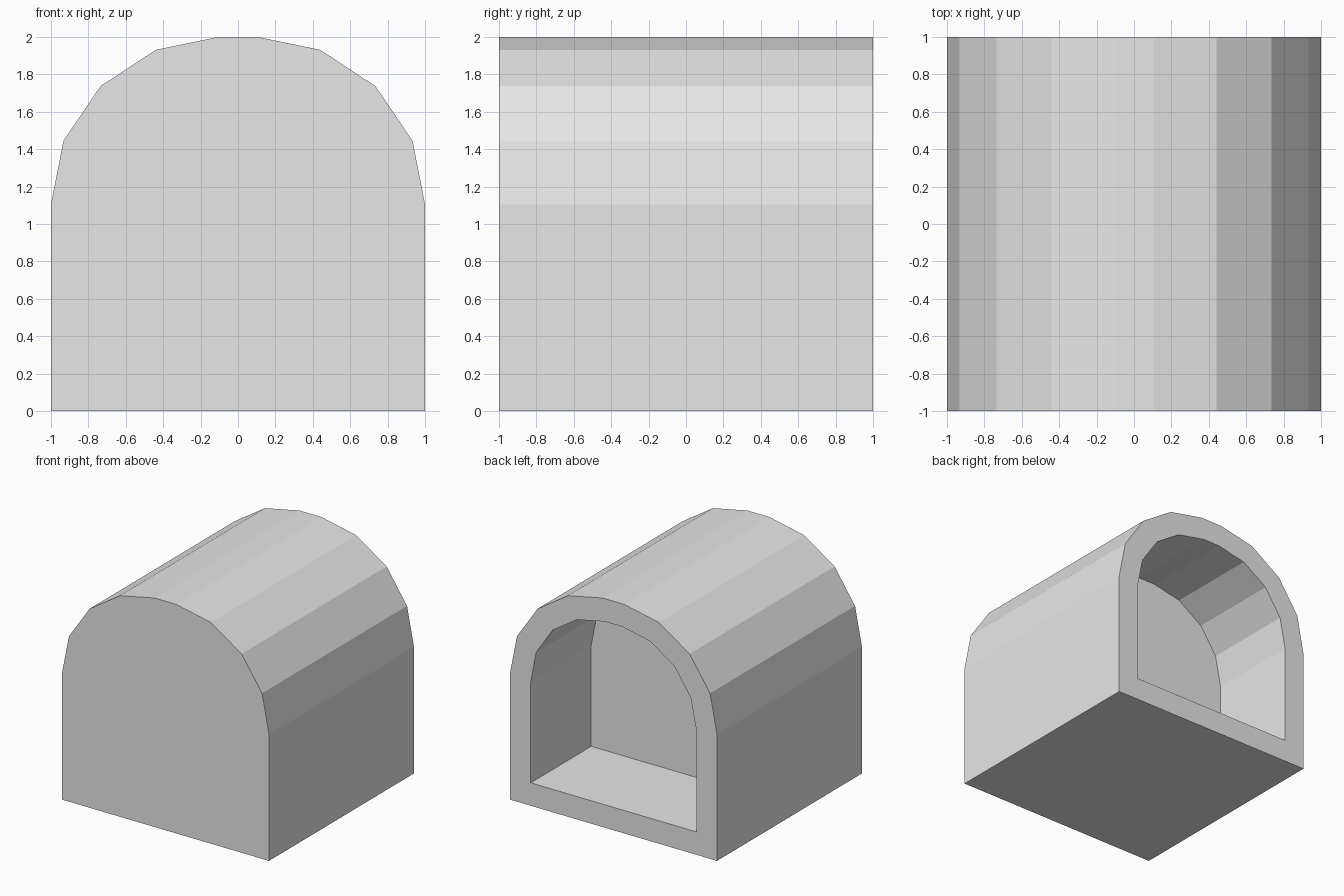
import bpy
import bmesh

cube = bpy.data.objects.get("Cube")
if cube:
    bpy.data.objects.remove(cube, do_unlink=True)

# Plain grey finish
grey = bpy.data.materials.new("light grey")
grey.use_nodes = True
colour = (0.8, 0.8, 0.8, 1)
grey.diffuse_color = colour
grey.node_tree.nodes["Principled BSDF"].inputs["Base Color"].default_value = colour

# Arched profile, mirrored across x = 0
half = [(1, 0), (1, 1.105), (0.933, 1.445), (0.735, 1.737), (0.44, 1.931), (0.105, 2)]
profile = half + [(-x, z) for x, z in reversed(half)]

FRONT, BACK, RECESS = -1, 1, 0.165
CENTRE_Z, OPENING = 1, 0.8

bm = bmesh.new()


def ring(y, scale=1):
    """Profile loop at depth y, scaled about the arch centre."""
    return [bm.verts.new((x * scale, y, CENTRE_Z + (z - CENTRE_Z) * scale))
            for x, z in profile]


def bridge(a, b):
    for i in range(len(a)):
        j = (i + 1) % len(a)
        bm.faces.new((a[i], a[j], b[j], b[i]))


# Outer shell, rim around the rear opening, recess walls
loops = [ring(FRONT), ring(BACK), ring(BACK, OPENING), ring(RECESS, OPENING)]
for a, b in zip(loops, loops[1:]):
    bridge(a, b)

# Closed front and end wall of the recess
bm.faces.new(loops[0])
bm.faces.new(loops[-1])
bmesh.ops.recalc_face_normals(bm, faces=bm.faces)

mesh = bpy.data.meshes.new("arched_shelter")
bm.to_mesh(mesh)
bm.free()
mesh.materials.append(grey)
shelter = bpy.data.objects.new("arched_shelter", mesh)
bpy.context.collection.objects.link(shelter)
